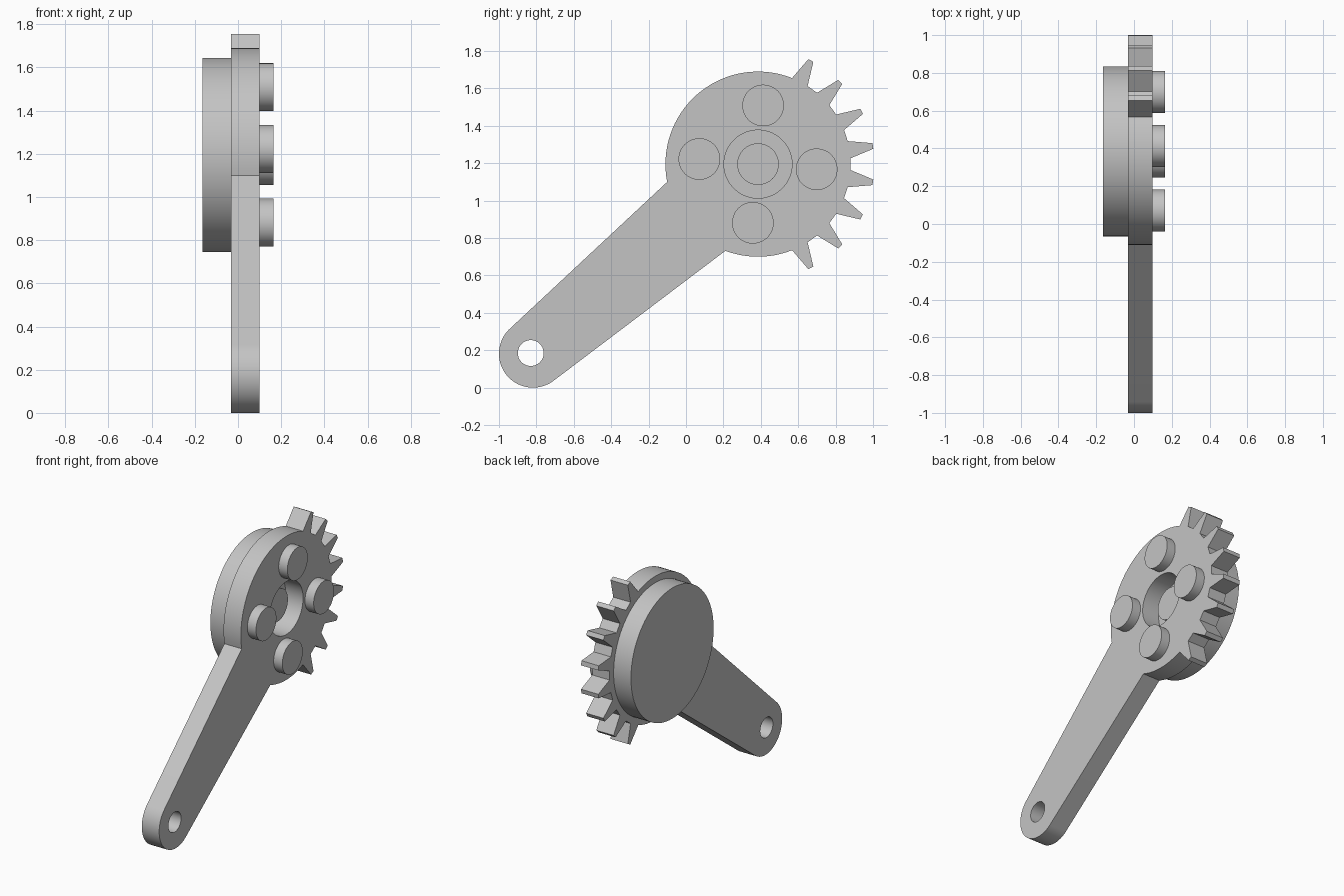
import bpy, bmesh
from math import cos, sin, radians, atan2, degrees
from mathutils import Matrix

cube = bpy.data.objects.get("Cube")
if cube:
    bpy.data.objects.remove(cube)

grey = bpy.data.materials.new("light grey")
grey.use_nodes = True
colour = (0.55, 0.55, 0.55, 1)
grey.diffuse_color = colour
grey.node_tree.nodes["Principled BSDF"].inputs["Base Color"].default_value = colour

# Profiles are drawn in (y, z) and extruded along x
TO_SIDE = Matrix(((0, 0, 1, 0), (1, 0, 0, 0), (0, 1, 0, 0), (0, 0, 0, 1)))
HUB = (0.385, 1.195)
EYE = (-0.818, 0.182)
PLATE_BACK, PLATE_FRONT = -0.033, 0.099
PIN_R, PIN_H = 0.111, 0.066


def polar(centre, r, deg):
    a = radians(deg)
    return (centre[0] + r * cos(a), centre[1] + r * sin(a))


def arc(centre, r, start, end, step=3.75):
    n = max(1, round(abs(end - start) / step))
    return [polar(centre, r, start + (end - start) * i / n) for i in range(n + 1)]


def circle(centre, r):
    return arc(centre, r, 0, 360)[:-1]


def extrude(name, loops, x0, x1):
    """Fill the first loop, leave the others as holes, and extrude from x0 to x1."""
    curve = bpy.data.curves.new(name, 'CURVE')
    curve.dimensions = '2D'
    curve.fill_mode = 'BOTH'
    curve.extrude = (x1 - x0) / 2
    for loop in loops:
        spline = curve.splines.new('POLY')
        spline.points.add(len(loop) - 1)
        for point, (y, z) in zip(spline.points, loop):
            point.co = (y, z, 0, 1)
        spline.use_cyclic_u = True
    helper = bpy.data.objects.new(name + " helper", curve)
    bpy.context.collection.objects.link(helper)
    deps = bpy.context.evaluated_depsgraph_get()
    mesh = bpy.data.meshes.new_from_object(helper.evaluated_get(deps))
    bpy.data.objects.remove(helper)
    bm = bmesh.new()
    bm.from_mesh(mesh)
    bmesh.ops.remove_doubles(bm, verts=bm.verts, dist=0.0001)
    bmesh.ops.transform(bm, matrix=Matrix.Translation(((x0 + x1) / 2, 0, 0)) @ TO_SIDE,
                        verts=bm.verts)
    bmesh.ops.recalc_face_normals(bm, faces=bm.faces)
    bm.to_mesh(mesh)
    bm.free()
    mesh.materials.clear()
    mesh.materials.append(grey)
    obj = bpy.data.objects.new(name, mesh)
    bpy.context.collection.objects.link(obj)
    bpy.ops.object.select_all(action='DESELECT')
    obj.select_set(True)
    bpy.context.view_layer.objects.active = obj
    bpy.ops.object.shade_smooth_by_angle(angle=radians(25))
    return obj


# Lever plate: round hub with eight teeth, tapering arm and rounded end
ROOT_R, TIP_R = 0.495, 0.622
lower_join = degrees(atan2(0.73 - HUB[1], 0.21 - HUB[0]))
upper_join = 180 + degrees(atan2(HUB[1] - 1.10, HUB[0] + 0.10))
half_root, half_tip = 5.4, 1.4
outline = arc(HUB, ROOT_R, lower_join, -63 - half_root)
for i in range(8):
    mid = -63 + 18 * i
    if i:
        outline.append(polar(HUB, ROOT_R, mid - half_root))
    outline += [polar(HUB, TIP_R, mid - half_tip),
                polar(HUB, TIP_R, mid + half_tip),
                polar(HUB, ROOT_R, mid + half_root)]
outline += arc(HUB, ROOT_R, 63 + half_root, upper_join)[1:]
outline += arc(EYE, 0.182, 132, 307)
extrude("lever_plate", [outline, circle(HUB, 0.182), circle((-0.83, 0.185), 0.069)],
        PLATE_BACK, PLATE_FRONT)

# Solid disc behind the hub
extrude("back_disc", [circle(HUB, 0.45)], -0.165, PLATE_BACK)

# Short pin inside the hub recess, and four around it
extrude("centre_pin", [circle(HUB, PIN_R)], PLATE_BACK, PLATE_BACK + PIN_H)
for i in range(4):
    extrude(f"outer_pin_{i + 1}", [circle(polar(HUB, 0.315, 85 + 90 * i), PIN_R)],
            PLATE_FRONT, PLATE_FRONT + PIN_H)
